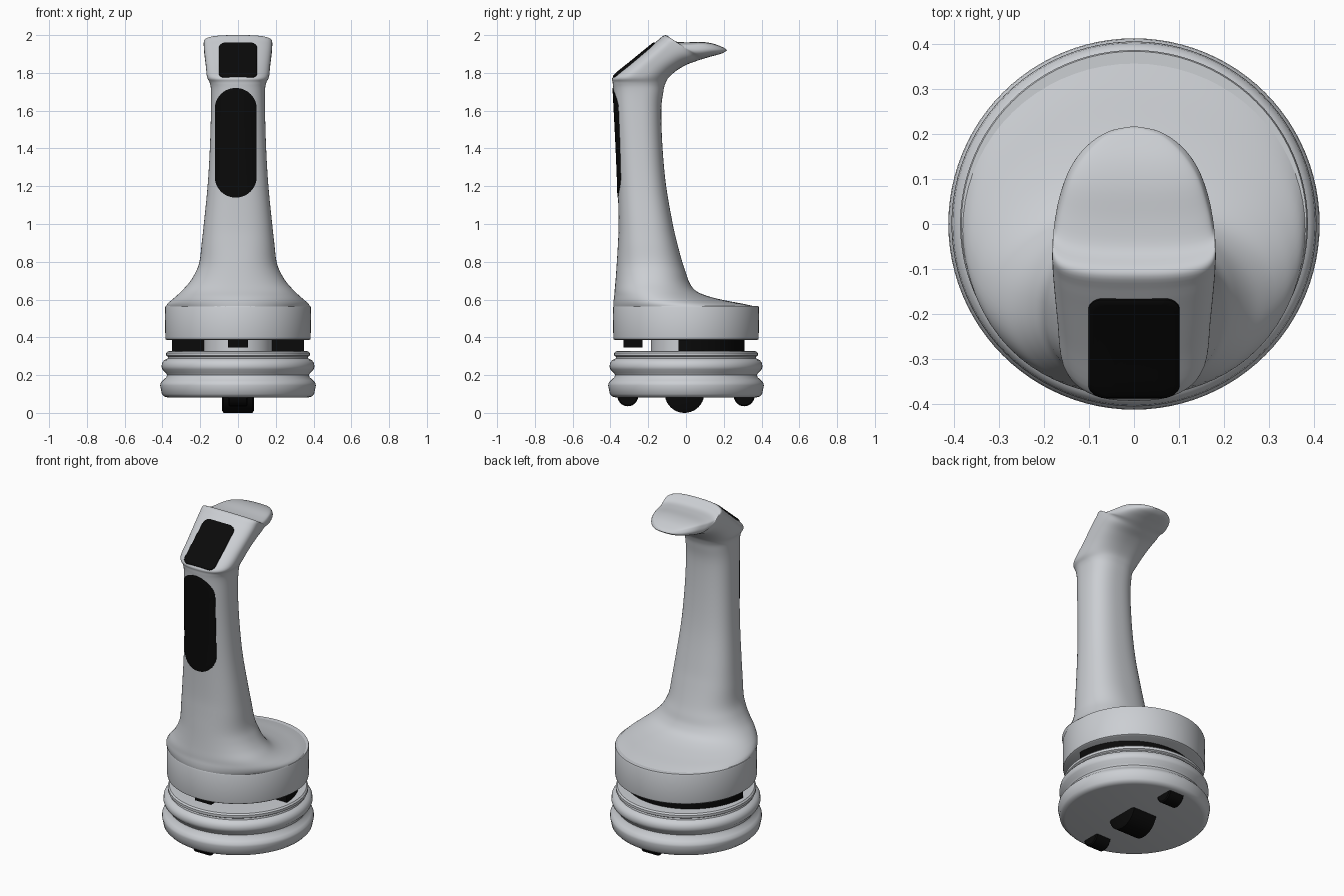
import bpy, bmesh, math
from mathutils import Vector
from mathutils.bvhtree import BVHTree

if "Cube" in bpy.data.objects:
    bpy.data.objects.remove(bpy.data.objects["Cube"], do_unlink=True)


def make_material(name, color):
    mat = bpy.data.materials.new(name)
    mat.use_nodes = True
    mat.diffuse_color = color
    mat.node_tree.nodes["Principled BSDF"].inputs["Base Color"].default_value = color
    return mat


GREY = make_material("light grey plastic", (0.6, 0.62, 0.65, 1))
BLACK = make_material("black plastic", (0.003, 0.003, 0.003, 1))


def finish(name, bm, material, angle=35):
    bmesh.ops.recalc_face_normals(bm, faces=bm.faces)
    mesh = bpy.data.meshes.new(name)
    bm.to_mesh(mesh)
    bm.free()
    mesh.materials.append(material)
    mesh.shade_smooth()
    mesh.set_sharp_from_angle(angle=math.radians(angle))
    obj = bpy.data.objects.new(name, mesh)
    bpy.context.collection.objects.link(obj)
    return obj


def skin(bm, rings, cap_start=True, cap_end=True):
    """Bridge equal closed rings of points with quads."""
    loops = [[bm.verts.new(p) for p in ring] for ring in rings]
    count = len(loops[0])
    for low, high in zip(loops, loops[1:]):
        for i in range(count):
            j = (i + 1) % count
            bm.faces.new((low[i], low[j], high[j], high[i]))
    if cap_start:
        bm.faces.new(loops[0])
    if cap_end:
        bm.faces.new(loops[-1])


def lathe(name, profile, material, steps=96):
    turns = [math.tau * i / steps for i in range(steps)]
    bm = bmesh.new()
    skin(bm, [[(r * math.cos(a), r * math.sin(a), z) for a in turns] for r, z in profile])
    return finish(name, bm, material)


def catmull(rows, steps):
    """Smoothly interpolate rows of numbers."""
    out = []
    for k in range(len(rows) - 1):
        a, b, c, d = (rows[min(max(k + o, 0), len(rows) - 1)] for o in (-1, 0, 1, 2))
        for s in range(steps):
            t = s / steps
            out.append([q + t * (r - p) / 2 + t * t * (2 * p - 5 * q + 4 * r - w) / 2
                        + t ** 3 * (3 * q - p - 3 * r + w) / 2
                        for p, q, r, w in zip(a, b, c, d)])
    return out + [list(rows[-1])]


def signed_power(value, power):
    return math.copysign(abs(value) ** power, value)


def section(front_y, front_z, back_y, back_z, half_width, roundness, bias, steps=72):
    """Rounded ring spanning a front point and a back point."""
    front, back = Vector((0, front_y, front_z)), Vector((0, back_y, back_z))
    middle = back.lerp(front, bias)
    ring = []
    for i in range(steps):
        a = math.tau * i / steps
        along = signed_power(math.cos(a), 2 / roundness)
        side = signed_power(math.sin(a), 2 / roundness) * half_width
        reach = (front - middle) if along > 0 else (middle - back)
        ring.append(middle + reach * along + Vector((side, 0, 0)))
    return ring


# Column: height, front y, back y, half width
column = [
    (.56, -.383, .383, .383), (.578, -.384, .3, .373), (.597, -.383, .2, .352),
    (.62, -.38, .11, .325), (.648, -.378, .05, .296), (.69, -.374, .018, .258),
    (.74, -.37, 0, .227), (.8, -.366, -.02, .204), (.9, -.36, -.047, .192),
    (1, -.357, -.07, .181), (1.2, -.361, -.105, .161), (1.4, -.369, -.124, .149),
    (1.6, -.379, -.131, .143)]
rows = [(f, z, b, z, w, 2 + .5 * min(1, (z - .56) / .4), .5) for z, f, b, w in column]

# Head: front/top point, back/under point, half width
head = [
    (-.385, 1.71, -.12, 1.7, .143), (-.388, 1.75, -.11, 1.742, .149),
    (-.385, 1.78, -.092, 1.775, .164), (-.3, 1.848, -.05, 1.812, .17),
    (-.21, 1.922, 0, 1.842, .177), (-.15, 1.972, .045, 1.859, .181),
    (-.108, 2, .07, 1.868, .181), (-.06, 1.968, .1, 1.877, .176),
    (0, 1.962, .13, 1.886, .166), (.08, 1.964, .16, 1.894, .145),
    (.14, 1.956, .19, 1.903, .112), (.19, 1.938, .21, 1.914, .065),
    (.212, 1.926, .216, 1.92, .015)]
for i, row in enumerate(head):
    blend = i / (len(head) - 1)
    rows.append((*row, 2.5 + .3 * min(1, 2 * blend), .5 + .22 * min(1, 2 * blend)))

bm = bmesh.new()
skin(bm, [section(*row) for row in catmull(rows, 5)])
handle = finish("handle_and_head", bm, GREY, 50)
surface = BVHTree.FromPolygons([v.co for v in handle.data.vertices],
                               [p.vertices[:] for p in handle.data.polygons])


def panel(name, center, up, width, height, radius, lift):
    """Rounded plate laid on the handle surface."""
    up = Vector(up).normalized()
    right = Vector((1, 0, 0))
    outward = right.cross(up) * -1
    if outward.y > 0:
        outward.negate()
    outline = []
    for quarter, (sx, sy) in enumerate(((1, 1), (-1, 1), (-1, -1), (1, -1))):
        for k in range(13):
            a = math.pi / 2 * (quarter + k / 12)
            outline.append((sx * (width / 2 - radius) + radius * math.cos(a),
                            sy * (height / 2 - radius) + radius * math.sin(a)))

    def drape(scale, offset):
        ring = []
        for x, y in outline:
            p = Vector(center) + right * x * scale + up * y * scale
            hit = surface.ray_cast(p + outward * .3, -outward)[0]
            ring.append((hit or p) + outward * offset)
        return ring

    bm = bmesh.new()
    levels = [(1, -.004), (1, lift * .6), (.96, lift)]
    levels += [(s / 10, lift) for s in range(9, 0, -1)] + [(.02, lift)]
    skin(bm, [drape(*level) for level in levels], cap_start=False)
    return finish(name, bm, BLACK, 50)


panel("grip_panel", (-.012, -.37, 1.43), (0, 0, 1), .222, .58, .11, .004)
panel("display_screen", (0, -.275, 1.867), (0, .22, .182), .202, .285, .035, .008)

# Drum under the handle
lathe("drum", [(.375, .385), (.383, .39), (.385, .4), (.386, .558), (.383, .566), (.37, .566)], GREY)

# Grooved base and the spindle joining it to the drum
groove = [(.39, .086), (.403, .1), (.412, .145), (.41, .158), (.398, .172), (.38, .188),
          (.376, .2), (.382, .212), (.4, .23), (.405, .245), (.402, .265), (.39, .28), (.372, .288)]
lathe("base", [(.372, .082)] + groove
      + [(.37, .297), (.38, .303), (.38, .318), (.372, .326), (.34, .328)], GREY)
lathe("spindle", [(.185, .32), (.185, .39)], GREY)


def prism(name, outline, bottom, top):
    bm = bmesh.new()
    skin(bm, [[(x, y, z) for x, y in outline] for z in (bottom, top)])
    return finish(name, bm, BLACK)


# Black parts in the gap
arc = [(.35 * math.cos(math.pi * i / 40), .35 * math.sin(math.pi * i / 40) - .04) for i in range(41)]
prism("rear_bumper", arc, .325, .39)
prism("front_sensor", [(-.053, -.33), (.053, -.33), (.053, -.23), (-.053, -.23)], .345, .39)


def wheel(name, y, z, radius, half):
    """Roller with its axle along x and softened rims."""
    bm = bmesh.new()
    rim = radius * .88
    rings = []
    for x, r in ((-half, rim), (-half * .9, radius), (half * .9, radius), (half, rim)):
        rings.append([(x, y + r * math.cos(math.tau * i / 40), z + r * math.sin(math.tau * i / 40))
                      for i in range(40)])
    skin(bm, rings)
    return finish(name, bm, BLACK)


# Rollers under the base
wheel("drive_wheel", -.008, .105, .105, .085)
wheel("front_caster", -.308, .09, .055, .05)
wheel("rear_caster", .308, .09, .055, .05)
